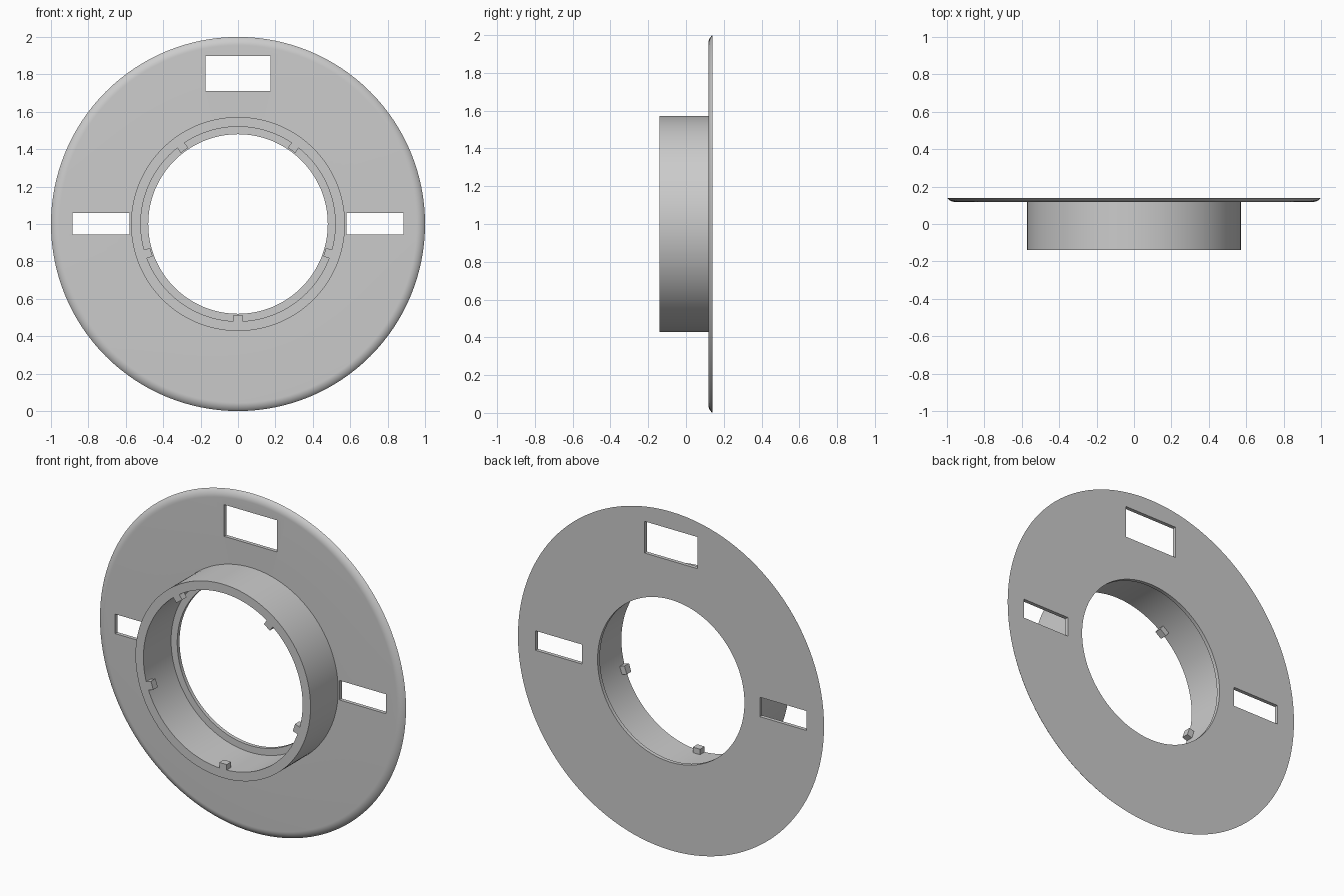
import bpy
import bmesh
from math import sin, cos, pi, radians
from mathutils import Matrix, Vector

SEGMENTS = 128
FRONT, PLATE, BACK = -0.14, 0.118, 0.14
CENTRE = Vector((0, 0, 1))

old = bpy.data.objects.get("Cube")
if old:
    bpy.data.objects.remove(old, do_unlink=True)

grey = bpy.data.materials.new("plain grey")
grey.use_nodes = True
grey.diffuse_color = (0.6, 0.6, 0.6, 1)
grey.node_tree.nodes["Principled BSDF"].inputs["Base Color"].default_value = (0.6, 0.6, 0.6, 1)


def finish(name, bm):
    """Turn a bmesh into a grey object."""
    bmesh.ops.recalc_face_normals(bm, faces=bm.faces)
    mesh = bpy.data.meshes.new(name)
    bm.to_mesh(mesh)
    bm.free()
    mesh.materials.append(grey)
    obj = bpy.data.objects.new(name, mesh)
    bpy.context.collection.objects.link(obj)
    return obj


def lathe(name, profile):
    """Revolve a closed (radius, y) profile about the front-to-back axis."""
    bm = bmesh.new()
    rings = []
    for i in range(SEGMENTS):
        a = 2 * pi * i / SEGMENTS
        rings.append([bm.verts.new(CENTRE + Vector((r * cos(a), y, r * sin(a))))
                      for r, y in profile])
    n = len(profile)
    for i, ring in enumerate(rings):
        following = rings[(i + 1) % SEGMENTS]
        for j in range(n):
            k = (j + 1) % n
            bm.faces.new((ring[j], ring[k], following[k], following[j]))
    return finish(name, bm)


def box(name, low, high, turn=None):
    """Box between two corners, optionally turned about the ring centre."""
    low, high = Vector(low), Vector(high)
    bm = bmesh.new()
    bmesh.ops.create_cube(bm, size=1)
    bmesh.ops.scale(bm, vec=high - low, verts=bm.verts)
    bmesh.ops.translate(bm, vec=(low + high) / 2, verts=bm.verts)
    if turn is not None:
        bmesh.ops.rotate(bm, cent=(0, 0, 0), matrix=Matrix.Rotation(turn, 3, 'Y'), verts=bm.verts)
    bmesh.ops.translate(bm, vec=CENTRE, verts=bm.verts)
    return finish(name, bm)


def activate(obj):
    bpy.ops.object.select_all(action='DESELECT')
    obj.select_set(True)
    bpy.context.view_layer.objects.active = obj


# Face plate with a rounded front rim
steps, reach = 8, radians(52)
depth = BACK - PLATE
bend = depth / (1 - cos(reach))
rim = [(1 - bend * (sin(reach) - sin(reach * i / steps)),
        PLATE + bend * (1 - cos(reach * i / steps))) for i in range(steps + 1)]
plate = lathe("face_plate", [(0.48, BACK), (0.48, PLATE)] + rim)

# Rectangular slots through the plate
slots = [
    ("top_slot", (-0.173, 0, 0.71), (0.173, 0.3, 0.897)),
    ("left_slot", (0.58, 0, -0.055), (0.885, 0.3, 0.06)),
    ("right_slot", (-0.885, 0, -0.055), (-0.58, 0.3, 0.06)),
]
for name, low, high in slots:
    cutter = box(name, low, high)
    cutter.hide_render = True
    activate(plate)
    cut = plate.modifiers.new(name, 'BOOLEAN')
    cut.operation = 'DIFFERENCE'
    cut.solver = 'EXACT'
    cut.object = cutter
    bpy.ops.object.modifier_apply(modifier=cut.name)
    bpy.data.objects.remove(cutter, do_unlink=True)

# Collar standing out in front of the plate
collar = lathe("collar", [(0.52, PLATE), (0.52, FRONT), (0.572, FRONT), (0.572, PLATE)])

for obj in (plate, collar):
    activate(obj)
    bpy.ops.object.shade_smooth_by_angle(angle=radians(30))

# Five small tabs inside the front edge of the collar
for i in range(5):
    box(f"tab_{i + 1}", (-0.024, FRONT, -0.525), (0.024, FRONT + 0.042, -0.487),
        turn=2 * pi * i / 5)
